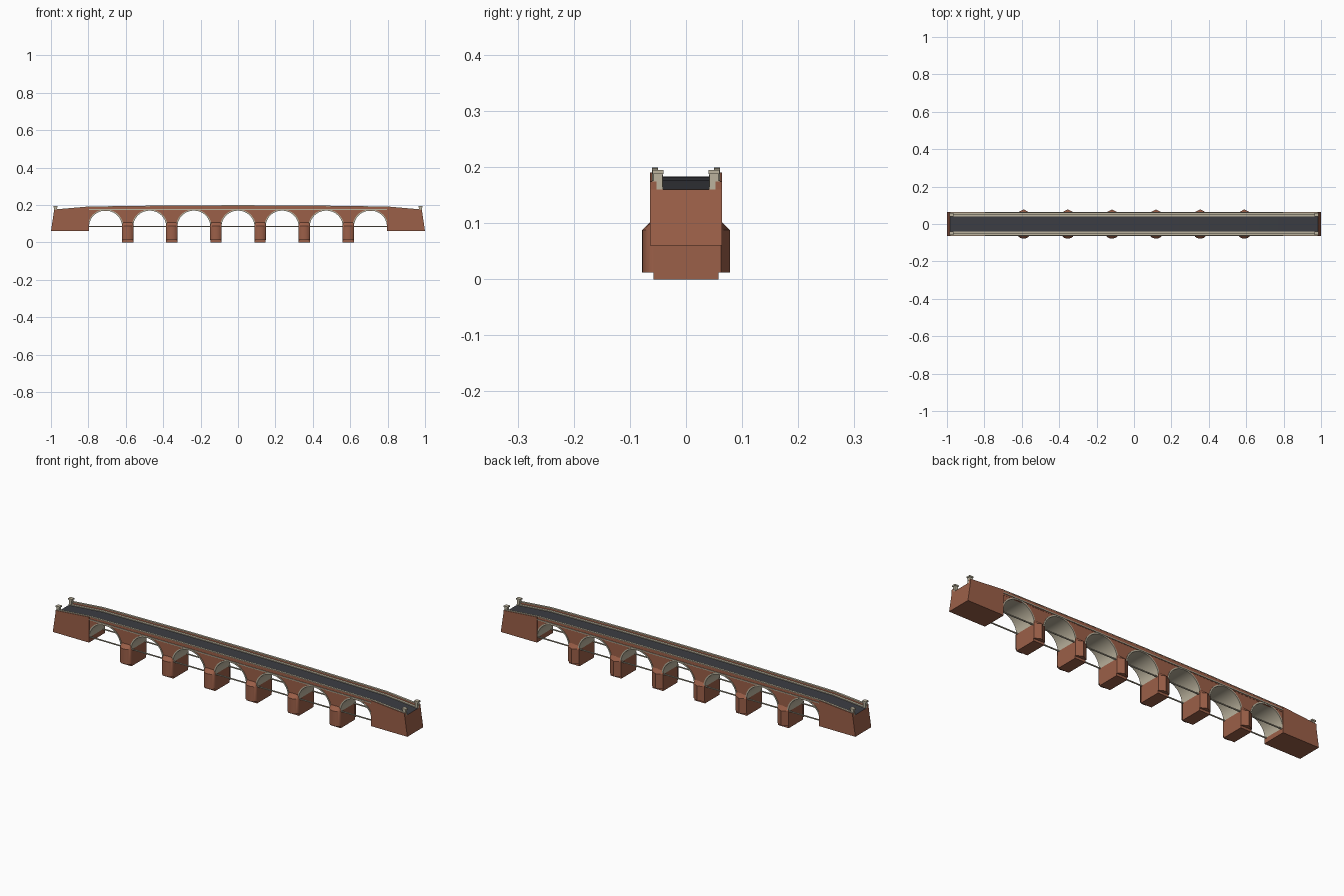
import bpy, bmesh, math

if "Cube" in bpy.data.objects:
    bpy.data.objects.remove(bpy.data.objects["Cube"])

def material(name, rgb):
    m = bpy.data.materials.new(name)
    m.diffuse_color = (*rgb, 1)
    m.use_nodes = True
    m.node_tree.nodes["Principled BSDF"].inputs["Base Color"].default_value = m.diffuse_color
    return m

BRICK = material("red_brick", (0.33, 0.115, 0.065))
STONE = material("pale_stone", (0.50, 0.45, 0.34))
ROAD = material("asphalt", (0.045, 0.047, 0.056))

SPAN, R, SPRING = 0.236, 0.088, 0.085
INNER, END_TOP, END_BOTTOM = 0.796, 0.985, 1.0
ARCHES = [SPAN * i for i in range(-3, 4)]
PIERS = [SPAN * (i + 0.5) for i in range(-3, 3)]
STATIONS = [-0.985, -0.8, -0.35, 0, 0.35, 0.8, 0.985]

def deck(x):
    """Road height along the bridge."""
    p = [(0, 0.183), (0.35, 0.182), (0.8, 0.176), (0.985, 0.16)]
    x = min(abs(x), 0.985)
    for (x0, z0), (x1, z1) in zip(p, p[1:]):
        if x <= x1:
            return z0 + (z1 - z0) * (x - x0) / (x1 - x0)

def finish(name, bm, mats):
    bmesh.ops.recalc_face_normals(bm, faces=bm.faces)
    me = bpy.data.meshes.new(name)
    bm.to_mesh(me)
    bm.free()
    for m in mats:
        me.materials.append(m)
    ob = bpy.data.objects.new(name, me)
    bpy.context.collection.objects.link(ob)
    return ob

def prism(name, pts, y0, y1, *mats, rule=None):
    """Extrude an x-z outline from y0 to y1."""
    bm = bmesh.new()
    a = [bm.verts.new((x, y0, z)) for x, z in pts]
    b = [bm.verts.new((x, y1, z)) for x, z in pts]
    n = len(pts)
    caps = [bm.faces.new(a), bm.faces.new(b[::-1])]
    for i in range(n):
        j = (i + 1) % n
        bm.faces.new((a[j], a[i], b[i], b[j]))
    bmesh.ops.recalc_face_normals(bm, faces=bm.faces)
    if rule:
        for f in bm.faces:
            f.material_index = rule(f)
    bmesh.ops.triangulate(bm, faces=caps)
    return finish(name, bm, mats)

def box(name, x0, x1, y0, y1, z0, z1, mat):
    return prism(name, [(x0, z0), (x1, z0), (x1, z1), (x0, z1)], y0, y1, mat)

def strip(name, xs, low, high, y0, y1, mat):
    """Band that follows the road profile between two offsets."""
    pts = [(x, deck(x) + low) for x in xs] + [(x, deck(x) + high) for x in reversed(xs)]
    return prism(name, pts, y0, y1, mat)

def arc(c, r, n=24):
    return [(c - r * math.cos(math.pi * i / n), SPRING + r * 0.965 * math.sin(math.pi * i / n))
            for i in range(n + 1)]

# arcade wall with stone-lined vaults
mid = [-INNER, -0.35, 0, 0.35, INNER]
outline = [p for c in ARCHES for p in arc(c, R)]
outline += [(x, deck(x) - 0.003) for x in reversed(mid)]
prism("arcade_wall", outline, -0.059, 0.059, BRICK, STONE,
      rule=lambda f: int(abs(f.normal.y) < 0.5 and f.calc_center_median().z > SPRING + 0.001
                         and f.calc_center_median().z < 0.1705
                         and abs(f.calc_center_median().x) < INNER - 0.0001))

# arch rings on both faces
for c in ARCHES:
    ring = arc(c, R) + arc(c, R + 0.007)[::-1]
    for s in (-1, 1):
        prism("arch_ring", ring, s * 0.057, s * 0.061, STONE)

# piers with rounded upstream and pointed downstream noses
def nose(name, cx, plan, wall):
    bm = bmesh.new()
    levels = [[bm.verts.new((cx + x, y, z)) for x, y in plan] for z in (0.012, 0.088)]
    levels.append([bm.verts.new((cx + x, wall, 0.107)) for x, y in plan])
    bm.faces.new(levels[0])
    n = len(plan)
    for lo, hi in zip(levels, levels[1:]):
        for i in range(n - 1):
            bm.faces.new((lo[i], lo[i + 1], hi[i + 1], hi[i]))
    return finish(name, bm, [BRICK])

round_plan = [(-0.031 * math.cos(math.pi * i / 12), -0.058 - 0.020 * math.sin(math.pi * i / 12))
              for i in range(13)]
point_plan = [(-0.031, 0.058), (-0.031, 0.062), (0, 0.078), (0.031, 0.062), (0.031, 0.058)]
for x in PIERS:
    box("pier", x - 0.030, x + 0.030, -0.058, 0.058, 0, SPRING + 0.002, BRICK)
    nose("rounded_cutwater", x, round_plan, -0.0585)
    nose("pointed_cutwater", x, point_plan, 0.0585)

# abutments and their side parapets
for s in (-1, 1):
    prism("abutment", [(s * INNER, 0.06), (s * END_BOTTOM, 0.06), (s * END_TOP, 0.16),
                       (s * 0.8, 0.173), (s * INNER, 0.173)], -0.064, 0.064, BRICK)
    for t in (-1, 1):
        strip("abutment_parapet", [s * INNER, s * 0.8, s * END_TOP], -0.01, 0.014,
              t * 0.053, t * 0.064, BRICK)
        # end posts
        box("end_post", s * 0.968, s * 0.984, t * 0.042, t * 0.058, 0.155, 0.188, STONE)
        box("end_post_cap", s * 0.965, s * 0.987, t * 0.040, t * 0.060, 0.188, 0.195, STONE)

# roadway
strip("roadway", STATIONS, -0.006, 0.0, -0.042, 0.042, ROAD)
for t in (-1, 1):
    strip("pavement", STATIONS, -0.006, 0.004, t * 0.041, t * 0.054, STONE)
    strip("parapet", mid, -0.01, 0.013, t * 0.053, t * 0.060, BRICK)
    strip("parapet_coping", STATIONS, 0.013, 0.016, t * 0.050, t * 0.061, STONE)
    box("string_course", -INNER, INNER, t * 0.057, t * 0.063, 0.174, 0.179, STONE)
    box("tie_rail", -INNER, INNER, t * 0.050, t * 0.055, 0.082, 0.087, STONE)

# smooth curved faces, keep edges sharp
for ob in bpy.context.scene.objects:
    ob.select_set(True)
    bpy.context.view_layer.objects.active = ob
bpy.ops.object.shade_smooth_by_angle(angle=math.radians(30))
